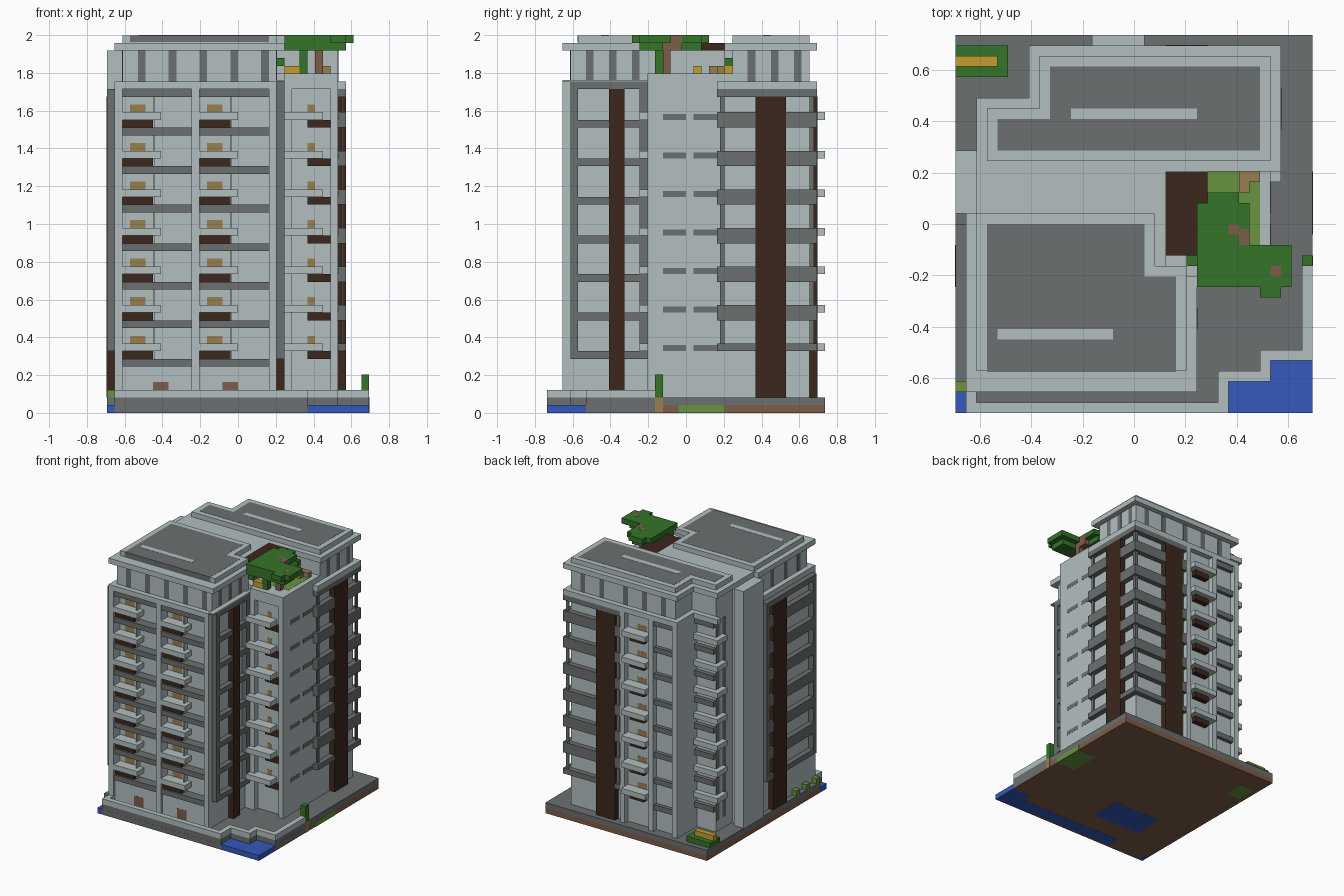
import bpy
import bmesh
from mathutils import Matrix, Vector

if "Cube" in bpy.data.objects:
    bpy.data.objects.remove(bpy.data.objects["Cube"], do_unlink=True)

UNIT = 2 / 49                      # one building block
CENTRE = Vector((17, 18, 0))
PROUD = 0.03                       # thickness of painted plates, in blocks
STOREY = 5


def material(name, red, green, blue):
    mat = bpy.data.materials.new(name)
    mat.use_nodes = True
    colour = (red, green, blue, 1)
    mat.diffuse_color = colour
    mat.node_tree.nodes["Principled BSDF"].inputs["Base Color"].default_value = colour
    return mat


LIGHT = material("light_concrete", .45, .52, .53)
DARK = material("dark_concrete", .15, .16, .16)
BROWN = material("dark_brown", .045, .02, .012)
LEAF = material("leaf_green", .035, .175, .022)
GRASS = material("grass_green", .14, .30, .05)
WATER = material("water_blue", .035, .1, .5)
YELLOW = material("yellow", .56, .34, .03)
TAN = material("tan", .32, .21, .08)
WOOD = material("bark", .21, .11, .065)


def part(name, mat, boxes):
    """One object made of boxes (x0, x1, y0, y1, z0, z1) in block units."""
    bm = bmesh.new()
    for x0, x1, y0, y1, z0, z1 in boxes:
        low, high = Vector((x0, y0, z0)), Vector((x1, y1, z1))
        place = Matrix.Translation(((low + high) / 2 - CENTRE) * UNIT)
        size = Matrix.Diagonal(((high - low) * UNIT).to_4d())
        size[3][3] = 1
        bmesh.ops.create_cube(bm, size=1, matrix=place @ size)
    mesh = bpy.data.meshes.new(name)
    bm.to_mesh(mesh)
    bm.free()
    mesh.materials.append(mat)
    obj = bpy.data.objects.new(name, mesh)
    bpy.context.collection.objects.link(obj)
    return obj


def stack(box, count):
    """Repeat a box once per storey."""
    x0, x1, y0, y1, z0, z1 = box
    return [(x0, x1, y0, y1, z0 + STOREY * k, z1 + STOREY * k) for k in range(count)]


def stacked(name, mat, boxes, count=7):
    part(name, mat, [b for box in boxes for b in stack(box, count)])


def layers(boxes, z0, z1):
    return [(*box, z0, z1) for box in boxes]


def balcony_frame(name, depth, span, strip, along_x, base, top, band, inset=0):
    """Projecting grid of posts and rails with a tall brown strip through it."""
    d0, d1 = depth

    def box(a, b, z0, z1, extra=0):
        if along_x:
            return (a, b, d0 - extra, d1 + extra, z0, z1)
        return (d0 - extra, d1 + extra, a, b, z0, z1)

    start, end = span
    boxes = [box(start + inset, start + 1, base, top, -inset),
             box(end - 1, end - inset, base, top, -inset),
             box(start, end, top - 1, top)]
    for k in range(7):
        floor = base + 1 + STOREY * k
        boxes.append(box(start, end, max(base, floor - band), floor))
    part(name + "_frame", DARK, boxes)
    part(name + "_strip", BROWN, [box(*strip, 2, top - 1 + PROUD, PROUD)])


# Ground: soil, paving, kerb and water
plot = [(1, 26, 0, 36), (0, 1, 2, 36), (26, 30, 3, 36), (30, 34, 5, 36)]
part("soil", WOOD, layers(plot, 0, 1))
part("paving", DARK, layers(plot, 1, 2))
part("paving_edge", DARK, [(1, 26, -.02, 1, .02, 1), (33, 34.02, 5, 14, .02, 1)])
part("water", WATER, layers([(26, 34, 0, 3), (30, 34, 3, 5), (0, 1, 0, 2)], 0, 1))
part("ground_water", WATER, layers([(7, 17, 7, 13), (8, 30, .5, 3)], -.02, .5))
part("ground_moss", GRASS, layers([(30, 34.04, 17, 23), (1, 4, 28, 32)], -.02, 1))
part("kerb", LIGHT, layers([(1, 26, 0, 1), (25, 26, 0, 4), (25, 30, 3, 4),
                            (29, 30, 3, 6), (29, 34, 5, 6), (33, 34, 5, 14),
                            (1, 2, 0, 2)], 2, 3))

# Plants around the base
part("hedge_post", LEAF, [(33, 34, 14, 15, 2, 5)])
part("hedge_soil", TAN, [(33, 34.05, 14, 15, 0, 2)])
part("corner_hedge", LEAF, [(0, 5, 32, 35, 2, 3)])
part("corner_flowers", YELLOW, [(0, 4, 33, 34, 3, 4)])
part("side_bushes", GRASS, [(0, 1, 2, 3, 1, 3), (0, 1, 5, 6, 2, 3), (0, 1, 8, 9, 2, 3)])

# Main wall blocks
part("front_block", LIGHT, [(1, 22, 4, 13, 2, 43), (1, 19, 13, 19, 2, 43)])
part("centre_core", LIGHT, [(2, 20, 12, 24, 2, 48)])
part("back_block", LIGHT, [(7, 30, 24, 34, 2, 43), (3, 7, 24, 29, 2, 43)])
part("stair_tower", LIGHT, [(20, 30, 14, 24, 2, 44), (23, 24, 13, 14, 2, 44),
                            (29, 30, 13, 14, 2, 44), (23, 30, 13, 14, 42, 44),
                            (22, 23, 13, 15, 2, 43)])
part("lift_shaft", LIGHT, [(0, 2, 19, 25, 2, 47)])

# Front facade: pillars, lintel, rails, balconies, doors
pillars = [(1, 2), (11, 12), (21, 22)]
part("front_pillars", LIGHT, [(a, b, 2, 4, 2, 43) for a, b in pillars])
part("front_lintel", LIGHT, [(1, 22, 2, 4, 42, 43), (1, 22, 2.5, 4, 2, 6)])
bays = (2, 12)
stacked("front_rails", DARK, [(x, x + 9, 2.2, 4, 6, 7) for x in bays], 8)
stacked("front_balconies", LIGHT, [(x, x + 5, 2, 4, 8, 9) for x in bays])
stacked("front_planters", BROWN, [(x, x + 4, 2.5, 4, 7, 8) for x in bays])
stacked("front_doors", TAN, [(x + 1, x + 3, 4 - PROUD, 4, 7, 10) for x in bays])
stacked("front_piers", LIGHT, [(x + 4, x + 4.2, 3, 4, 7, 11) for x in bays])
part("entrance_doors", WOOD, [(x, x + 2, 2.5 - PROUD, 3, 2, 4) for x in (6, 15)])

# Side and back projecting frames
balcony_frame("right_front", (22, 23), (3, 13), (8, 10), False, 7, 43, 1)
balcony_frame("left_front", (0, 1), (3, 18), (12, 16), False, 8, 42, 2)
balcony_frame("right_back", (30, 31), (22, 35), (27, 31), False, 8, 42, 2, .4)
balcony_frame("rear", (34, 35), (19, 31), (20, 24), True, 8, 42, 2, .4)
part("frame_caps", LIGHT, [(22, 23, 2, 13, 43, 43.2), (7, 31, 34, 35, 42, 43),
                           (30, 31, 22, 35, 42, 43), (2, 7, 29, 30, 42, 43)])

# Stair tower windows and balconies
stacked("tower_slots", DARK, [(30, 30 + PROUD, y, y + 3, 8, 8.8) for y in (15, 19)])
stacked("tower_planters", BROWN, [(26, 29, 13.2, 14, 7, 8)])
stacked("tower_balconies", LIGHT, [(23, 28, 12, 14, 8, 9)])
stacked("tower_doors", TAN, [(26, 27, 14 - PROUD, 14, 7, 10)])

# Back facade balconies and the stepped rear corner
stacked("rear_balconies", LIGHT, [(13, 18, 34, 36, 8, 9)])
stacked("rear_planters", BROWN, [(14, 17, 34, 35, 7, 8)])
stacked("rear_doors", TAN, [(14, 16, 34, 34 + PROUD, 7, 10)])
stacked("rear_rails", DARK, [(8, 12, 34, 34.7, 6, 7), (3, 7, 29, 29.8, 6, 7)], 8)
stacked("corner_ledges", LIGHT, [(2, 7, 29, 30, 8, 9), (2, 3, 27, 30, 8, 9)])
part("corner_slots", DARK, [(3 - PROUD, 3, y, y + 1, 4, 42) for y in (26, 28)])
part("rear_pillars", LIGHT, [(7, 8, 34, 35, 2, 42), (12, 13, 34, 35, 2, 42),
                             (18, 19, 34, 35, 2, 42)])

# Top storey with narrow slots
front_top = [(2, 22, 3, 14), (2, 19, 14, 19)]
back_top = [(8, 30, 24, 34), (3, 8, 24, 29)]
part("top_storey", LIGHT, layers(front_top + back_top, 43, 47))
slots = [(x, x + 1, 3 - PROUD, 3) for x in (4, 8, 12, 16, 20)]
slots += [(x, x + 1, 34, 34 + PROUD) for x in (10, 14, 18, 23, 27)]
slots += [(22, 22 + PROUD, y, y + 1) for y in (5, 8, 11)]
slots += [(2 - PROUD, 2, y, y + 1) for y in (5, 9, 13)]
slots += [(30, 30 + PROUD, y, y + 1) for y in (26, 29, 32)]
part("top_storey_slots", DARK, layers(slots, 43, 47))

# Roofs: cornice, raised slab, dark surface, skylight bars
part("cornice", LIGHT, layers([(1, 23, 2, 13), (1, 20, 13, 19), (2, 20, 19, 23),
                               (7, 31, 23, 35), (2, 7, 23, 30)], 47, 48))
part("roof_slab", LIGHT, layers([(2, 22, 4, 14), (2, 19, 14, 19)] + back_top, 48, 48.94))
part("roof_surface", DARK, layers([(3, 21, 4 - .05, 13), (3, 18, 13, 18),
                                   (9, 29, 25, 33), (4, 9, 25, 28)], 48.1, 48.97))
part("roof_bars", LIGHT, layers([(4, 15, 7, 8), (11, 23, 28, 29)], 48.5, 49))

# Roof terrace: lawn, shelter, planting
part("terrace_lawn", GRASS, [(24, 29, 16, 23, 44, 44 + PROUD)])
part("terrace_shelter", BROWN, [(20, 24, 15, 23, 47, 48)])
part("terrace_wall", LIGHT, [(20, 22, 16, 23, 44, 47)])
part("terrace_flowers", YELLOW, [(23, 25, 14, 15, 44, 45), (24, 25, 19, 20, 44, 45),
                                 (25, 26, 23, 24, 44, 45)])
part("terrace_shrubs", LEAF, [(25, 26, 23, 24, 45, 46), (22, 23, 14, 15, 45, 46),
                              (25, 26, 14, 15, 44, 47)])
part("terrace_bench", TAN, [(27, 29, 22, 23, 44, 45), (27, 28, 21, 23, 44, 45)])

# Tree
part("tree_trunk", WOOD, [(27, 28, 15, 16, 44, 48), (27, 28, 16, 17.5, 47, 49.02),
                          (26, 27, 17, 18, 48, 49.02), (30, 31, 13, 14, 48, 49.02)])
part("tree_crown", LEAF, layers([(23, 28, 12, 20), (24, 27, 20, 21), (28, 32, 12, 16),
                                 (29, 31, 11, 16)], 48, 49)
     + layers([(23, 28, 12, 15), (23, 27, 15, 20), (28, 31, 12, 15)], 47, 48))
